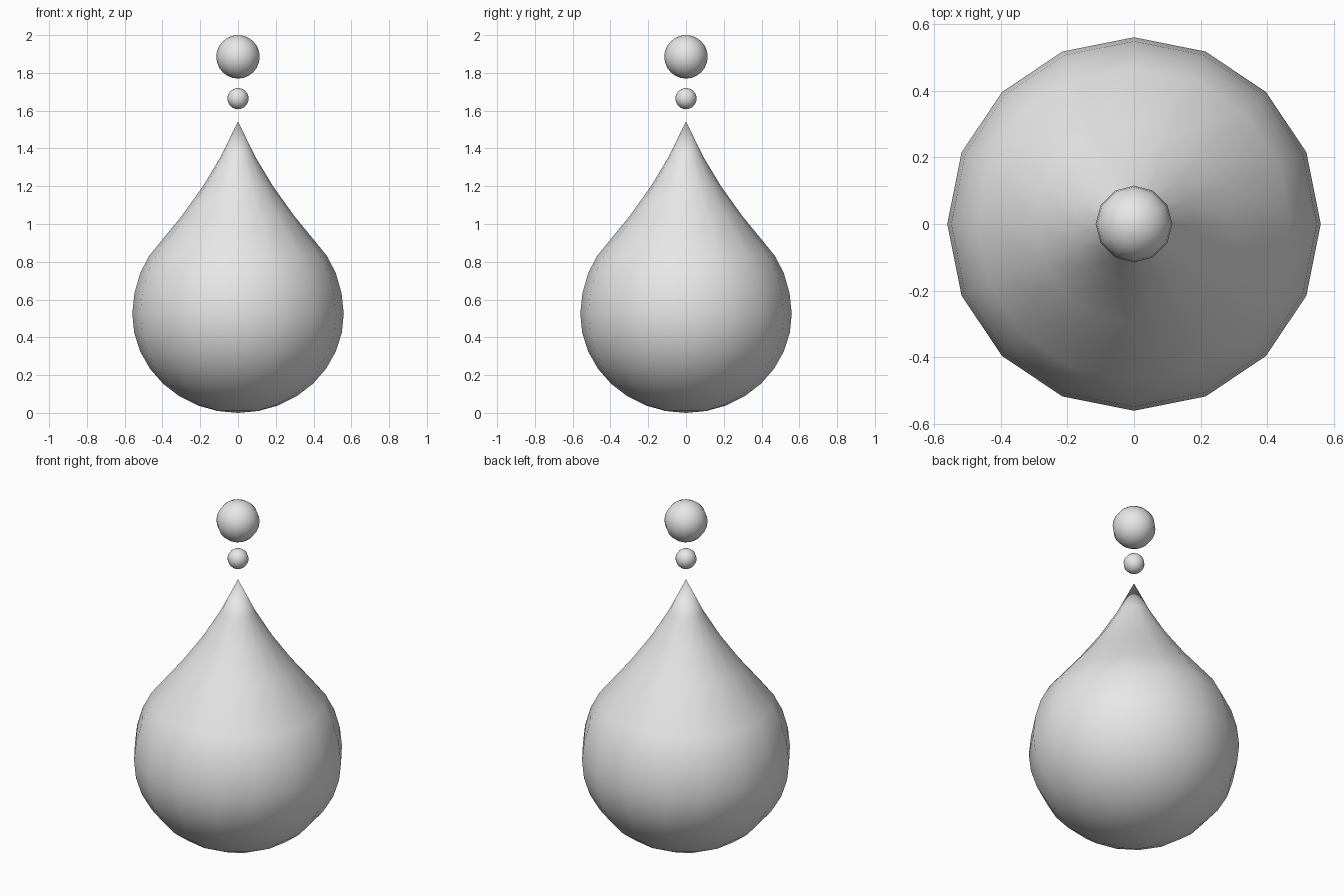
import bpy, bmesh, math
from mathutils import Vector

cube = bpy.data.objects.get("Cube")
if cube:
    bpy.data.objects.remove(cube, do_unlink=True)

grey = bpy.data.materials.new("plain_grey")
grey.use_nodes = True
grey.diffuse_color = (0.8, 0.8, 0.8, 1)
grey.node_tree.nodes["Principled BSDF"].inputs["Base Color"].default_value = (0.8, 0.8, 0.8, 1)


def finish(name, bm, z=0):
    """Turn a bmesh into a smooth grey object."""
    bmesh.ops.recalc_face_normals(bm, faces=bm.faces)
    for face in bm.faces:
        face.smooth = True
    mesh = bpy.data.meshes.new(name)
    bm.to_mesh(mesh)
    bm.free()
    mesh.materials.append(grey)
    obj = bpy.data.objects.new(name, mesh)
    obj.location.z = z
    bpy.context.collection.objects.link(obj)


def ball(name, radius, z):
    bm = bmesh.new()
    bmesh.ops.create_uvsphere(bm, u_segments=12, v_segments=12, radius=radius)
    finish(name, bm, z)


# Drop body: round lower half, then a concave taper to a point
WIDTH, HEIGHT, STEP = 0.56, 0.525, math.pi / 16
profile = [(WIDTH * math.sin(i * STEP), HEIGHT * (1 - math.cos(i * STEP))) for i in range(9)]
profile += [(0.548, 0.635), (0.518, 0.74), (0.47, 0.832),
            (0.296, 1.045), (0.185, 1.2), (0.092, 1.355), (0, 1.543)]
bm = bmesh.new()
verts = [bm.verts.new((r, 0, z)) for r, z in profile]
edges = [bm.edges.new(pair) for pair in zip(verts, verts[1:])]
bmesh.ops.spin(bm, geom=verts + edges, cent=(0, 0, 0), axis=Vector((0, 0, 1)),
               angle=math.tau, steps=16)
bmesh.ops.remove_doubles(bm, verts=bm.verts, dist=0.001)
finish("drop_body", bm)

# Two balls floating above the tip
ball("small_ball", 0.056, 1.664)
ball("large_ball", 0.115, 1.885)
